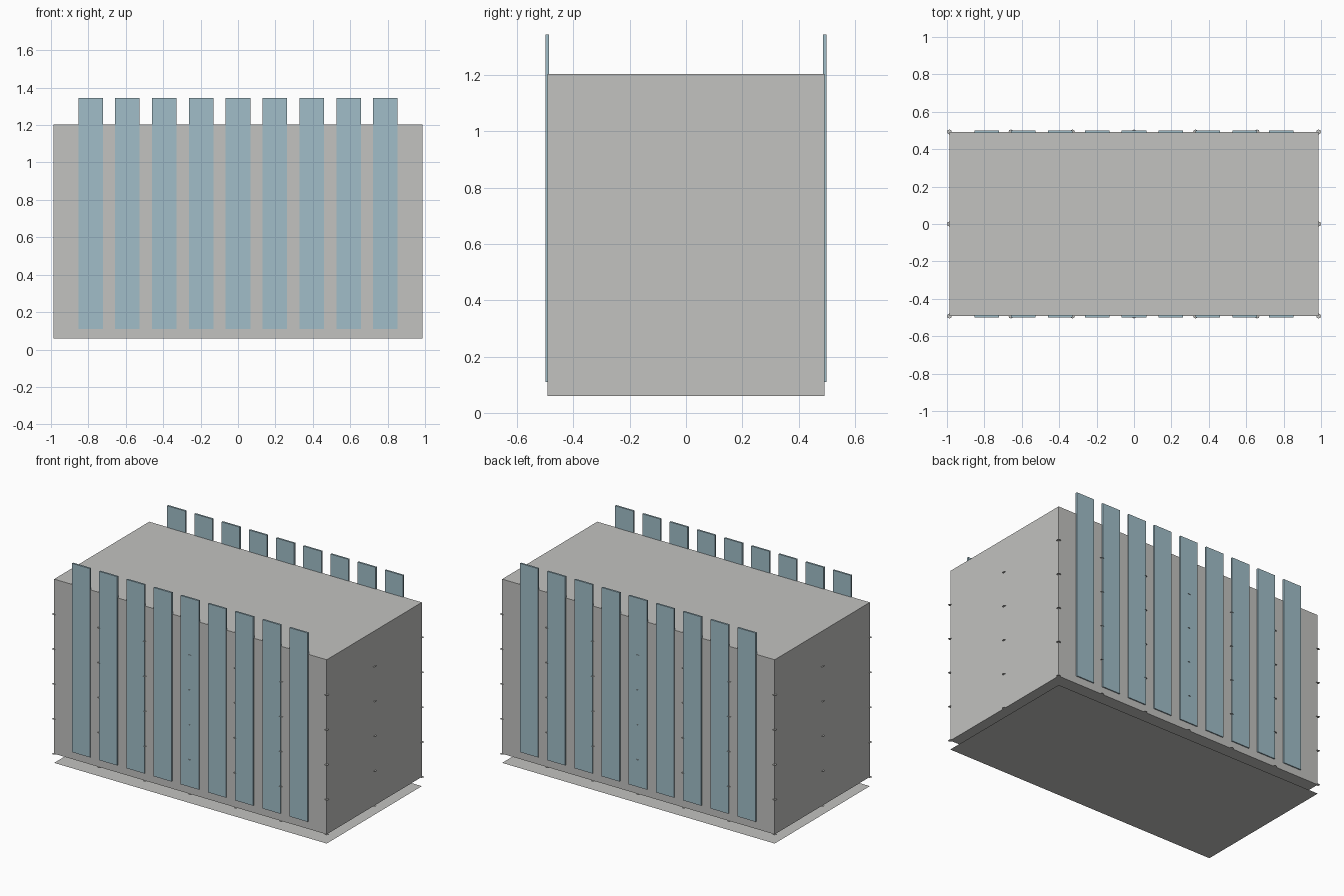
import bpy
import bmesh
from mathutils import Matrix

cube = bpy.data.objects.get("Cube")
if cube:
    bpy.data.objects.remove(cube, do_unlink=True)

HALF_X, HALF_Y = 0.987, 0.492
BODY_BOTTOM, BODY_TOP = 0.06, 1.203


def material(name, color):
    mat = bpy.data.materials.new(name)
    mat.use_nodes = True
    mat.diffuse_color = color
    mat.node_tree.nodes["Principled BSDF"].inputs["Base Color"].default_value = color
    return mat


def make_object(name, bm, mat):
    mesh = bpy.data.meshes.new(name)
    bm.to_mesh(mesh)
    bm.free()
    mesh.materials.append(mat)
    obj = bpy.data.objects.new(name, mesh)
    bpy.context.collection.objects.link(obj)
    return obj


def add_box(bm, center, size):
    matrix = Matrix.Translation(center) @ Matrix.Diagonal((*size, 1))
    bmesh.ops.create_cube(bm, size=1, matrix=matrix)


grey = material("concrete grey", (0.54, 0.54, 0.525, 1))
blue = material("pale blue", (0.355, 0.515, 0.58, 1))

# Main block, raised above the ground sheet
bm = bmesh.new()
add_box(bm, (0, 0, (BODY_BOTTOM + BODY_TOP) / 2),
        (2 * HALF_X, 2 * HALF_Y, BODY_TOP - BODY_BOTTOM))
make_object("body", bm, grey)

# Flat ground sheet with the same footprint
bm = bmesh.new()
bmesh.ops.create_grid(bm, x_segments=1, y_segments=1, size=1,
                      matrix=Matrix.Diagonal((HALF_X, HALF_Y, 1, 1)))
make_object("ground_sheet", bm, grey)

# Vertical slats on the two long sides
for side, name in ((-1, "front_slats"), (1, "back_slats")):
    bm = bmesh.new()
    for i in range(-4, 5):
        add_box(bm, (i * 0.197, side * 0.493, 0.727), (0.131, 0.012, 1.236))
    make_object(name, bm, blue)

# Small flat discs around the walls at five levels
spots = [(HALF_X * i / 3, s * HALF_Y) for i in range(-3, 4) for s in (-1, 1)]
spots += [(-HALF_X, 0), (HALF_X, 0)]
bm = bmesh.new()
for level in range(5):
    z = BODY_BOTTOM + level * (BODY_TOP - BODY_BOTTOM) / 5
    for x, y in spots:
        bmesh.ops.create_circle(bm, cap_ends=True, segments=8, radius=0.013,
                                matrix=Matrix.Translation((x, y, z)))
make_object("wall_discs", bm, grey)
